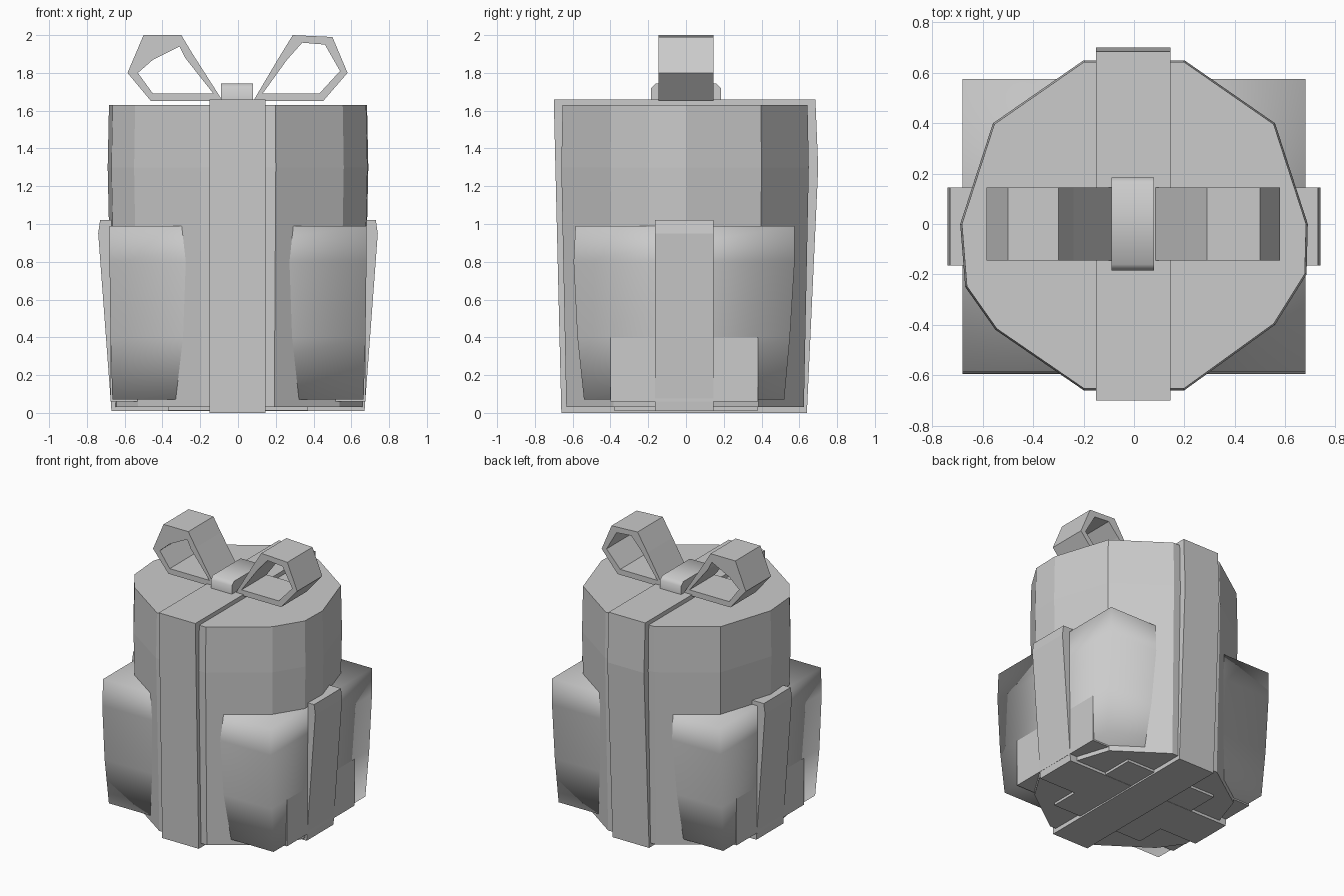
import bpy
import bmesh
from math import radians

cube = bpy.data.objects.get("Cube")
if cube:
    bpy.data.objects.remove(cube, do_unlink=True)

# One plain grey for every part
grey = bpy.data.materials.new("plain grey")
grey.use_nodes = True
grey.diffuse_color = (0.6, 0.6, 0.6, 1)
bsdf = grey.node_tree.nodes["Principled BSDF"]
bsdf.inputs["Base Color"].default_value = grey.diffuse_color
bsdf.inputs["Roughness"].default_value = 0.8


def finish(name, bm, smooth=None):
    bmesh.ops.recalc_face_normals(bm, faces=bm.faces[:])
    mesh = bpy.data.meshes.new(name)
    bm.to_mesh(mesh)
    bm.free()
    mesh.materials.append(grey)
    obj = bpy.data.objects.new(name, mesh)
    bpy.context.collection.objects.link(obj)
    if smooth:
        bpy.ops.object.select_all(action="DESELECT")
        obj.select_set(True)
        bpy.context.view_layer.objects.active = obj
        bpy.ops.object.shade_smooth_by_angle(angle=radians(smooth))
    return obj


def bridge(bm, a, b):
    for i in range(len(a)):
        j = (i + 1) % len(a)
        bm.faces.new((a[i], a[j], b[j], b[i]))


def loft(name, rings, smooth=None):
    """Capped solid through a stack of matching rings."""
    bm = bmesh.new()
    loops = [[bm.verts.new(p) for p in ring] for ring in rings]
    for a, b in zip(loops, loops[1:]):
        bridge(bm, a, b)
    bm.faces.new(loops[0])
    bm.faces.new(loops[-1])
    return finish(name, bm, smooth)


def prism(name, outline, lo, hi, along="y", smooth=None):
    """Side outline swept along x or y."""
    def place(p, d):
        return (p[0], d, p[1]) if along == "y" else (d, p[0], p[1])
    return loft(name, [[place(p, d) for p in outline] for d in (lo, hi)], smooth)


def hoop(name, outer, inner, lo, hi):
    """Flat strip folded into a closed loop in the xz plane."""
    bm = bmesh.new()
    loops = [[bm.verts.new((x, d, z)) for x, z in line]
             for line, d in ((outer, lo), (outer, hi), (inner, hi), (inner, lo))]
    for i in range(4):
        bridge(bm, loops[i], loops[(i + 1) % 4])
    return finish(name, bm)


def rect(x, y0, y1, z):
    return [(-x, y0, z), (x, y0, z), (x, y1, z), (-x, y1, z)]


# Faceted round body, slightly narrower at the base
plan = [(0.2, -0.66), (0.56, -0.4), (0.685, -0.2), (0.69, 0.0), (0.56, 0.4),
        (0.2, 0.65), (-0.2, 0.65), (-0.56, 0.4), (-0.69, 0.0), (-0.67, -0.25),
        (-0.55, -0.42), (-0.2, -0.66)]
loft("round_box", [[(x * s, y * s, z) for x, y in plan]
                   for z, s in ((0.03, 0.96), (1.3, 1.0), (1.63, 0.99))])

# Square sleeve around the lower half
loft("square_sleeve", [rect(0.665, -0.54, 0.52, 0.07),
                       rect(0.675, -0.575, 0.55, 0.4),
                       rect(0.68, -0.595, 0.575, 0.8),
                       rect(0.68, -0.585, 0.575, 0.99)], smooth=100)

# Low side patches and the plate beneath
loft("side_patches", [rect(0.675, -0.4, 0.38, z) for z in (0.06, 0.41)])
loft("base_plate", [rect(0.37, -0.38, 0.38, z) for z in (0.012, 0.05)])

# Ribbons wrapping the box
prism("long_ribbon", [(-0.66, 0), (-0.7, 1.66), (0.685, 1.66), (0.7, 1.3),
                      (0.64, 0)], -0.15, 0.145, along="x")
prism("side_ribbon", [(-0.67, 0.01), (-0.74, 0.95), (-0.73, 1.02), (0.73, 1.02),
                      (0.74, 0.95), (0.67, 0.01)], -0.165, 0.145)

# Bow loops
hoop("bow_loop_right",
     [(-0.08, 1.65), (-0.46, 1.65), (-0.585, 1.8), (-0.5, 2.0), (-0.3, 2.0), (-0.24, 1.9)],
     [(-0.13, 1.69), (-0.45, 1.69), (-0.53, 1.8), (-0.45, 1.87), (-0.31, 1.94), (-0.28, 1.88)],
     -0.145, 0.145)
hoop("bow_loop_left",
     [(0.08, 1.65), (0.45, 1.65), (0.58, 1.8), (0.5, 1.99), (0.29, 2.0), (0.21, 1.87)],
     [(0.13, 1.69), (0.43, 1.69), (0.54, 1.81), (0.46, 1.95), (0.34, 1.96), (0.26, 1.87)],
     -0.145, 0.145)

# Rounded knot
prism("bow_knot", [(-0.185, 1.65), (-0.185, 1.72), (-0.16, 1.745), (0.16, 1.745),
                   (0.185, 1.72), (0.185, 1.65)], -0.09, 0.08, along="x", smooth=60)
